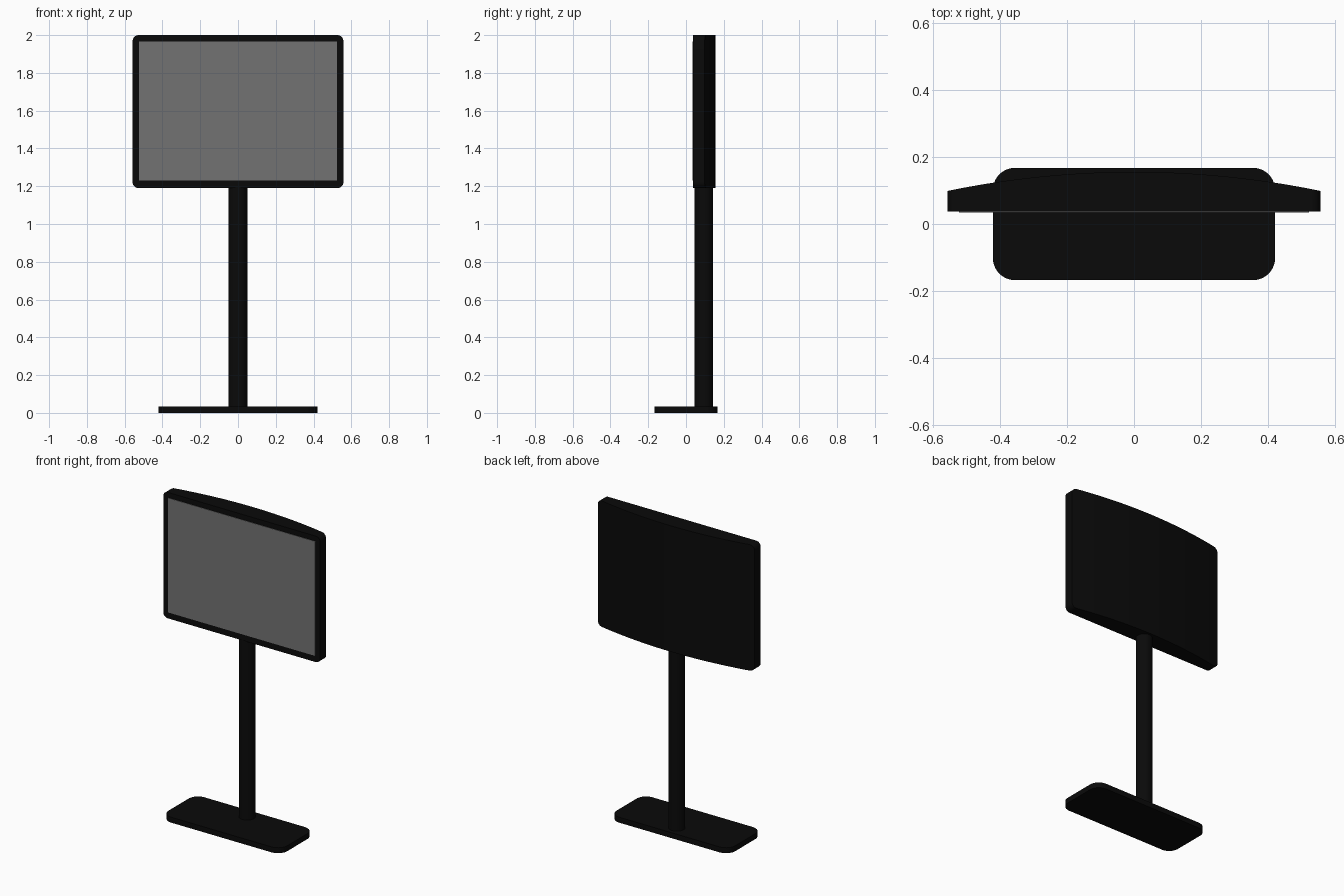
import bpy, bmesh, math
from mathutils import Matrix

if "Cube" in bpy.data.objects:
    bpy.data.objects.remove(bpy.data.objects["Cube"])


def material(name, v):
    m = bpy.data.materials.new(name)
    m.diffuse_color = (v, v, v, 1)
    m.use_nodes = True
    m.node_tree.nodes["Principled BSDF"].inputs["Base Color"].default_value = m.diffuse_color
    return m


BLACK = material("black", 0.003)
GREY = material("screen_grey", 0.17)


def rounded_rect(hw, hh, r, n=10):
    pts = []
    for k, (sx, sy) in enumerate([(1, 1), (-1, 1), (-1, -1), (1, -1)]):
        for i in range(n + 1):
            a = math.pi / 2 * (k + i / n)
            pts.append((sx * (hw - r) + r * math.cos(a), sy * (hh - r) + r * math.sin(a)))
    return pts


def prism(name, pts, depth, matrix, mat):
    """Extrude a 2D outline along +z, then place it with a matrix."""
    bm = bmesh.new()
    face = bm.faces.new([bm.verts.new((x, y, 0)) for x, y in pts])
    ext = bmesh.ops.extrude_face_region(bm, geom=[face])
    bmesh.ops.translate(bm, vec=(0, 0, depth),
                        verts=[v for v in ext["geom"] if isinstance(v, bmesh.types.BMVert)])
    bmesh.ops.transform(bm, matrix=matrix, verts=bm.verts)
    bmesh.ops.recalc_face_normals(bm, faces=bm.faces)
    me = bpy.data.meshes.new(name)
    bm.to_mesh(me)
    bm.free()
    me.materials.append(mat)
    ob = bpy.data.objects.new(name, me)
    bpy.context.collection.objects.link(ob)
    return ob


def smooth(ob):
    bpy.ops.object.select_all(action='DESELECT')
    ob.select_set(True)
    bpy.context.view_layer.objects.active = ob
    bpy.ops.object.shade_smooth_by_angle(angle=math.radians(30))


# Base plate
base = prism("base_plate", rounded_rect(0.422, 0.168, 0.066), 0.035, Matrix(), BLACK)
smooth(base)

# Round post
bpy.ops.mesh.primitive_cylinder_add(vertices=48, radius=0.049, depth=1.20,
                                    location=(0, 0.093, 0.62))
post = bpy.context.object
post.name = "post"
post.data.materials.append(BLACK)
smooth(post)

# Display housing: bowed-back slab trimmed to a rounded rectangle from the front
W, ZC, HH = 0.558, 1.595, 0.405
N = 32
back = [(0.6 * (1 - 2 * i / N), 0.156 - 0.057 * (0.6 * (1 - 2 * i / N) / W) ** 2)
        for i in range(N + 1)]
housing = prism("display_housing", [(-0.6, 0.038), (0.6, 0.038)] + back, 1.0,
                Matrix.Translation((0, 0, ZC - 0.5)), BLACK)
front_plane = Matrix.Translation((0, 0.3, ZC)) @ Matrix.Rotation(math.pi / 2, 4, 'X')
trim = prism("housing_trim_cutter", rounded_rect(W, HH, 0.032), 0.6, front_plane, BLACK)
trim.hide_render = True
mod = housing.modifiers.new("trim", 'BOOLEAN')
mod.operation = 'INTERSECT'
mod.solver = 'EXACT'
mod.object = trim
bpy.context.view_layer.objects.active = housing
bpy.ops.object.modifier_apply(modifier="trim")
bpy.data.objects.remove(trim)
smooth(housing)

# Screen panel, slightly proud of the housing
bpy.ops.mesh.primitive_cube_add(size=1, location=(0, 0.040, 1.598))
screen = bpy.context.object
screen.name = "screen"
screen.scale = (1.046, 0.010, 0.736)
screen.data.materials.append(GREY)
